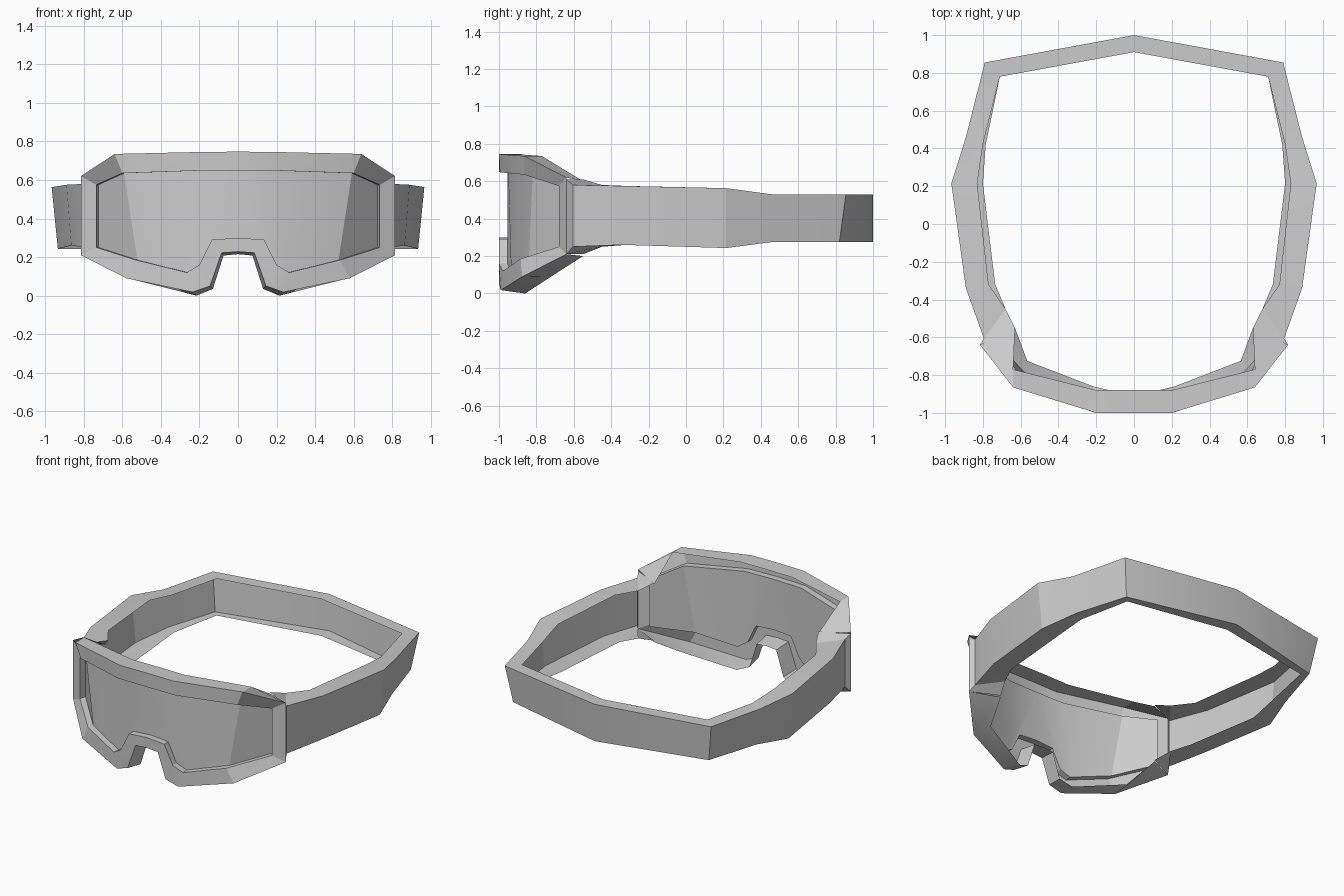
import bpy, bmesh, math

if "Cube" in bpy.data.objects:
    bpy.data.objects.remove(bpy.data.objects["Cube"])


def make_half(name, verts, faces):
    """Build the +x half of a thin shell part and mirror it across x = 0."""
    me = bpy.data.meshes.new(name)
    bm = bmesh.new()
    vs = [bm.verts.new(v) for v in verts]
    for f in faces:
        bm.faces.new([vs[i] for i in f])
    bm.to_mesh(me)
    bm.free()
    ob = bpy.data.objects.new(name, me)
    bpy.context.collection.objects.link(ob)
    mod = ob.modifiers.new("mirror", 'MIRROR')
    mod.use_clip = True
    bpy.ops.object.select_all(action='DESELECT')
    ob.select_set(True)
    bpy.context.view_layer.objects.active = ob
    bpy.ops.object.shade_smooth_by_angle(angle=math.radians(20))
    return ob


def bridge(rows, skip=()):
    """Quads between consecutive rows of equal length; skip leaves (row, segment) open."""
    n = len(rows[0])
    return [(r * n + i, r * n + i + 1, r * n + n + i + 1, r * n + n + i)
            for r in range(len(rows) - 1) for i in range(n - 1) if (r, i) not in skip]


# Goggle frame shell: half outlines from top centre round the side to the nose arch
back_outer = [(0, -.88, .745), (.2, -.88, .743), (.64, -.77, .735), (.63, -.55, .6),
              (.63, -.55, .2), (.565, -.725, .088), (.215, -.86, 0),
              (.13, -.88, .035), (.075, -.88, .208), (0, -.88, .215)]
front_outer = [(0, -1, .747), (.2, -1, .745), (.64, -.865, .735), (.815, -.64, .62),
               (.815, -.64, .21), (.58, -.875, .09), (.235, -.99, .018),
               (.145, -1, .05), (.085, -1, .222), (0, -1, .228)]
front_inner = [(0, -1, .65), (.22, -.995, .648), (.6, -.865, .635), (.735, -.68, .575),
               (.735, -.68, .25), (.53, -.885, .185), (.265, -.98, .12),
               (.2, -1, .16), (.135, -1, .29), (0, -1, .3)]
lens_edge = [(x * .985, y + .045, z) for x, y, z in front_inner]
rings = [back_outer, front_outer, front_inner, lens_edge]
# the side of the frame is open where the strap joins it
make_half("goggle_frame", [v for r in rings for v in r], bridge(rings, {(0, 3)}))

# Lens: three facets per half, set back in the opening
make_half("lens", lens_edge, [(9, 8, 7, 6, 1, 0), (6, 5, 2, 1), (5, 4, 3, 2)])

# Strap channel, open on the inside:
# outer x, y; inner x, y; top z, bottom z; inward lean of outer bottom x, y and inner bottom x
sections = [(.815, -.64, .63, -.55, .61, .21, 0, 0, 0),
            (.795, -.605, .68, -.45, .58, .25, 0, 0, 0),
            (.89, -.34, .77, -.32, .575, .26, .025, 0, .035),
            (.967, .215, .83, .215, .563, .243, .032, 0, .03),
            (.89, .46, .8, .42, .53, .275, .03, 0, .015),
            (.79, .855, .71, .78, .53, .275, .04, .035, 0),
            (0, 1, 0, .91, .53, .275, 0, 0, 0)]
corners = [[], [], [], []]
for xo, yo, xi, yi, zt, zb, dx, dy, di in sections:
    corners[0].append((xi, yi, zt))
    corners[1].append((xo, yo, zt))
    corners[2].append((xo - dx, yo - dy, zb))
    corners[3].append((xi - di, yi, zb))
corners.reverse()
make_half("head_strap", [v for c in corners for v in c], [f[::-1] for f in bridge(corners)])
